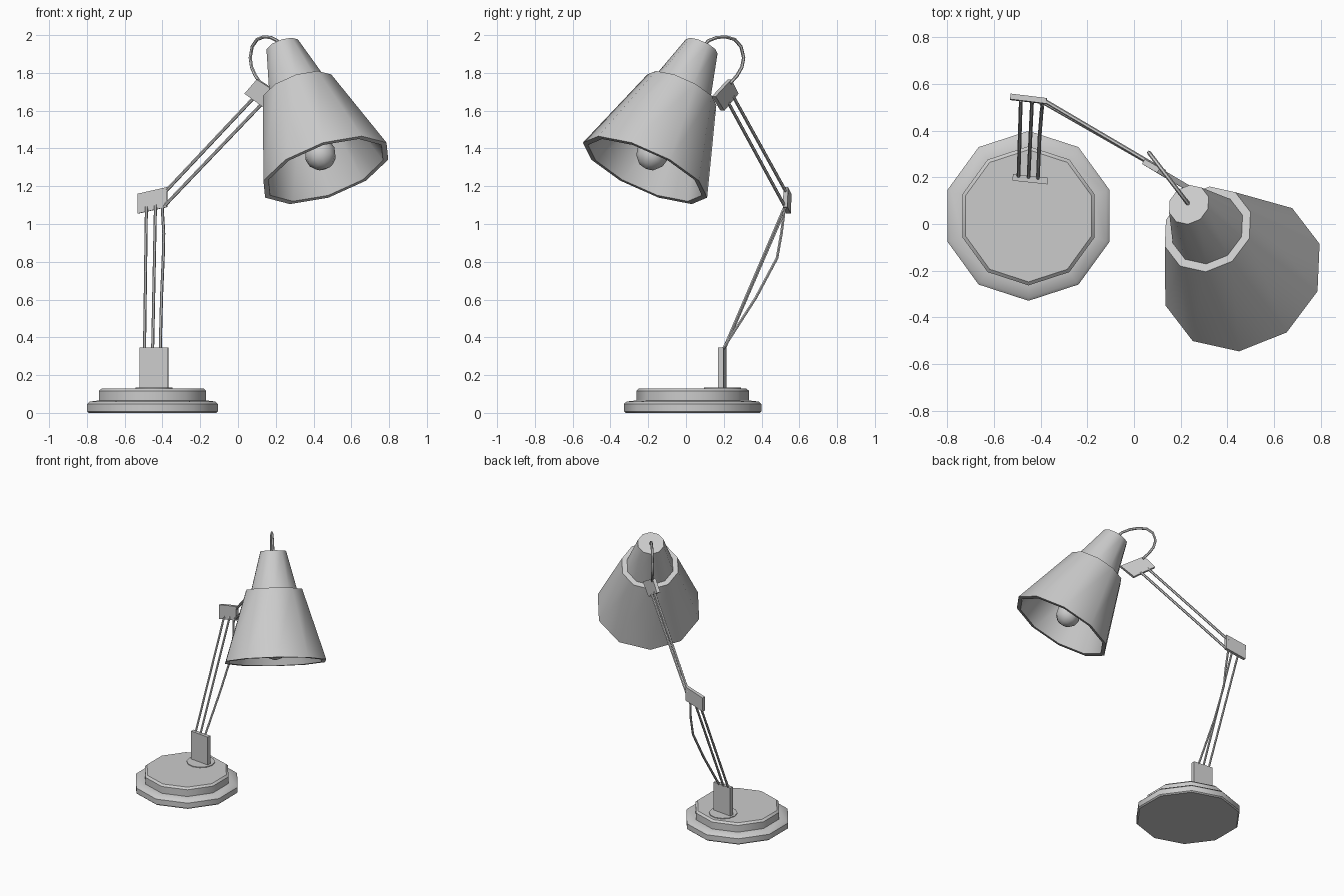
import bpy, bmesh
from math import sin, cos, pi, radians
from mathutils import Matrix, Vector

if "Cube" in bpy.data.objects:
    bpy.data.objects.remove(bpy.data.objects["Cube"], do_unlink=True)

grey = bpy.data.materials.new("light_grey")
grey.use_nodes = True
grey.diffuse_color = (0.6, 0.6, 0.6, 1)
grey.node_tree.nodes["Principled BSDF"].inputs["Base Color"].default_value = (0.6, 0.6, 0.6, 1)


def add_object(name, data, smooth=True):
    ob = bpy.data.objects.new(name, data)
    bpy.context.collection.objects.link(ob)
    data.materials.append(grey)
    bpy.ops.object.select_all(action='DESELECT')
    ob.select_set(True)
    bpy.context.view_layer.objects.active = ob
    if ob.type == 'CURVE':
        bpy.ops.object.convert(target='MESH')
    if smooth:
        bpy.ops.object.shade_smooth_by_angle(angle=radians(40))
    return ob


def finish(name, bm, smooth=True):
    bmesh.ops.recalc_face_normals(bm, faces=bm.faces)
    mesh = bpy.data.meshes.new(name)
    bm.to_mesh(mesh)
    bm.free()
    return add_object(name, mesh, smooth)


def lathe(name, profile, frame, sides=10):
    """Turn (radius, height) points around the frame's z axis and cap both ends."""
    bm = bmesh.new()
    rings = []
    for r, h in profile:
        angles = [2 * pi * k / sides for k in range(sides)]
        rings.append([bm.verts.new(frame @ Vector((r * cos(a), r * sin(a), h))) for a in angles])
    for low, high in zip(rings, rings[1:]):
        for k in range(sides):
            n = (k + 1) % sides
            bm.faces.new((low[k], low[n], high[n], high[k]))
    bm.faces.new(rings[0])
    bm.faces.new(rings[-1])
    return finish(name, bm)


def plate(name, corners, thickness):
    """Thicken a four-cornered panel evenly about its middle plane."""
    pts = [Vector(c) for c in corners]
    offset = (pts[1] - pts[0]).cross(pts[3] - pts[0]).normalized() * thickness / 2
    bm = bmesh.new()
    front = [bm.verts.new(p + offset) for p in pts]
    back = [bm.verts.new(p - offset) for p in pts]
    bm.faces.new(front)
    bm.faces.new(back[::-1])
    for k in range(4):
        n = (k + 1) % 4
        bm.faces.new((front[k], back[k], back[n], front[n]))
    return finish(name, bm, smooth=False)


def tube(name, points, radius):
    curve = bpy.data.curves.new(name, 'CURVE')
    curve.dimensions = '3D'
    curve.bevel_depth = radius
    curve.bevel_resolution = 1
    curve.use_fill_caps = True
    spline = curve.splines.new('POLY')
    spline.points.add(len(points) - 1)
    for sp, p in zip(spline.points, points):
        sp.co = (*p, 1)
    return add_object(name, curve)


# Stepped base and the small mounting disc
base_frame = Matrix.Translation((-0.452, 0.035, 0)) @ Matrix.Rotation(pi / 2, 4, 'Z')
lathe("base", [(0.355, 0), (0.364, 0.008), (0.364, 0.047), (0.35, 0.06), (0.298, 0.066),
               (0.298, 0.117), (0.283, 0.13)], base_frame)
lathe("mounting_disc", [(0.097, 0.12), (0.097, 0.135)],
      Matrix.Translation((-0.445, 0.193, 0)), 12)

# Post and elbow plates
plate("post", [(-0.52, 0.2, 0.12), (-0.37, 0.184, 0.12),
               (-0.37, 0.184, 0.345), (-0.52, 0.2, 0.345)], 0.028)
plate("elbow_plate", [(-0.53, 0.543, 1.055), (-0.375, 0.525, 1.09),
                      (-0.375, 0.528, 1.195), (-0.53, 0.547, 1.16)], 0.024)

# Lower arm: two straight rods and one bent rod
tube("lower_rod_right", [(-0.495, 0.2, 0.33), (-0.485, 0.53, 1.09)], 0.008)
tube("lower_rod_middle", [(-0.452, 0.196, 0.33), (-0.437, 0.526, 1.1)], 0.008)
tube("lower_rod_left", [(-0.412, 0.19, 0.33), (-0.405, 0.37, 0.61),
                        (-0.396, 0.482, 0.82), (-0.393, 0.505, 0.95), (-0.402, 0.524, 1.1)], 0.008)

# Upper arm rods and head plate
tube("upper_rod_top", [(-0.395, 0.535, 1.16), (0.09, 0.25, 1.675)], 0.009)
tube("upper_rod_bottom", [(-0.395, 0.525, 1.09), (0.13, 0.225, 1.64)], 0.009)
plate("head_plate", [(0.04, 0.268, 1.69), (0.105, 0.23, 1.765),
                     (0.245, 0.147, 1.675), (0.165, 0.193, 1.6)], 0.024)

# Tilted frame of the shade: z runs down its axis, x points up the slope
top = Vector((0.235, 0.083, 1.94))
axis = Vector((0.23, -0.30, -0.655)).normalized()
heading = Vector((axis.x, axis.y, 0)).normalized()
slope = (heading - axis * heading.dot(axis)).normalized()
side = axis.cross(slope)
shade_frame = Matrix.Translation(top) @ Matrix((slope, side, axis)).transposed().to_4x4()

# Hollow shade with a narrow cap and a shoulder
length = 0.756
lathe("shade", [(0.092, 0), (0.163, 0.265), (0.2, 0.265), (0.36, length),
                (0.33, length), (0.178, 0.295), (0.06, 0.295)], shade_frame)

# Bulb with its neck
globe = [(0.085 * sin(radians(d)), 0.66 - 0.085 * cos(radians(d))) for d in range(30, 180, 29)]
lathe("bulb", [(0.04, 0.29), (0.04, 0.56)] + globe, shade_frame)

# Looping cord from the cap to the head plate
loop = [(0, 1.93), (0.045, 1.97), (0.1, 1.987), (0.16, 1.991), (0.22, 1.977), (0.262, 1.94),
        (0.28, 1.88), (0.268, 1.83), (0.235, 1.785), (0.19, 1.745)]
tube("cord", [(top.x - heading.x * d, top.y - heading.y * d, z) for d, z in loop], 0.009)
